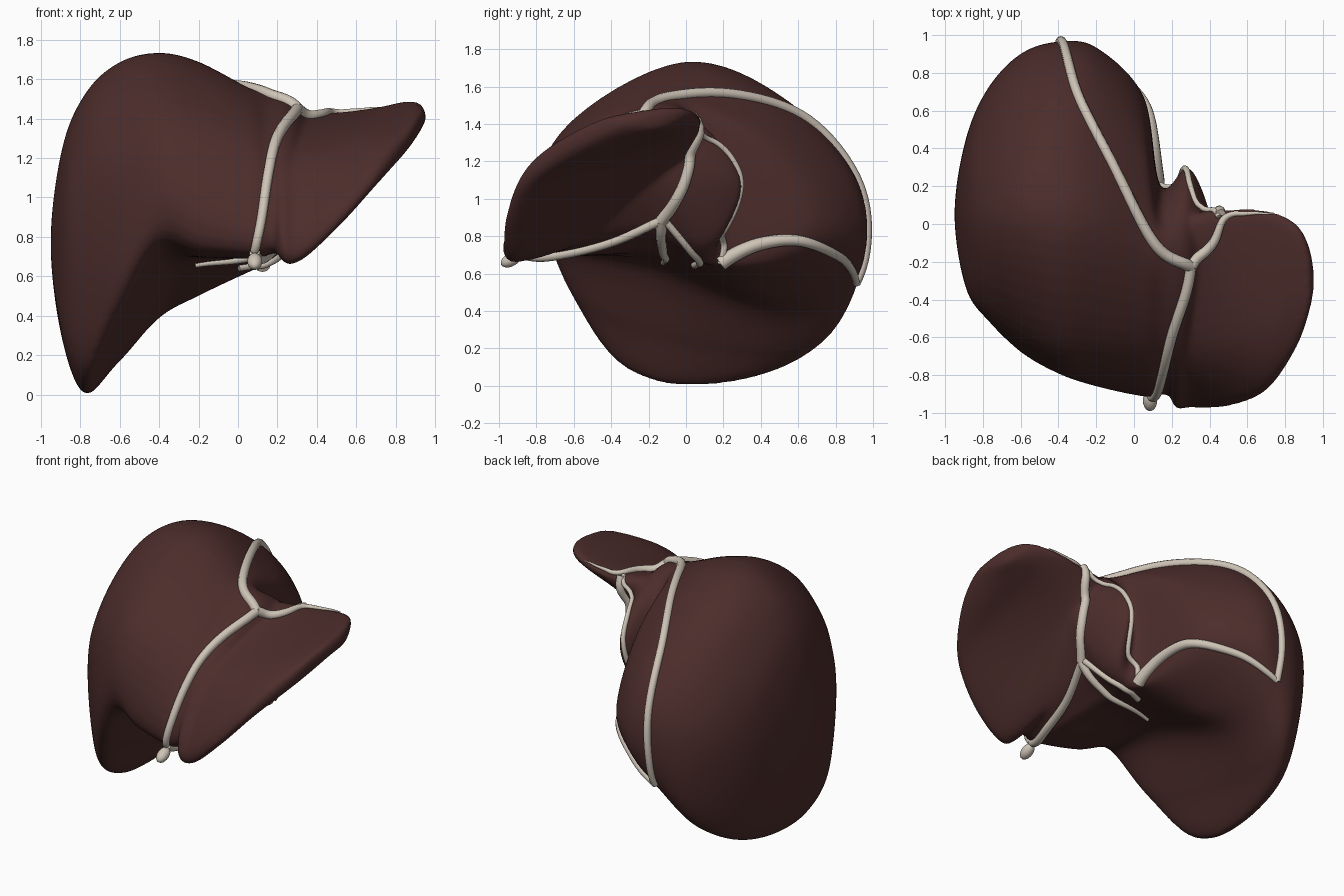
import bpy, bmesh
from mathutils import Vector
from mathutils.bvhtree import BVHTree

if "Cube" in bpy.data.objects:
    bpy.data.objects.remove(bpy.data.objects["Cube"])


def material(name, color):
    m = bpy.data.materials.new(name)
    m.diffuse_color = color
    m.use_nodes = True
    m.node_tree.nodes["Principled BSDF"].inputs["Base Color"].default_value = m.diffuse_color
    return m


def spline(a, b, c, d, t):
    return 0.5 * (2*b + (c - a)*t + (2*a - 5*b + 4*c - d)*t*t + (3*b - a - 3*c + d)*t**3)


def closed(points, steps):
    n = len(points)
    return [spline(points[i-1], points[i], points[(i+1) % n], points[(i+2) % n], s/steps)
            for i in range(n) for s in range(steps)]


def open_path(points, steps):
    p = [2*points[0] - points[1]] + points + [2*points[-1] - points[-2]]
    out = [spline(*p[i:i+4], s/steps) for i in range(len(p) - 3) for s in range(steps)]
    return out + [points[-1]]


def loft(bm, start, sections, end, around=8, along=10):
    """Skin closed yz sections placed along x, with a rounded tip at each end."""
    rings = [closed([Vector((x, y, z)) for y, z in pts], around) for x, pts in sections]
    n = len(rings[0])

    def phantom(ring, tip):
        return [Vector((p.x, 2*tip.y - p.y, 2*tip.z - p.z)) for p in ring]
    s, e = Vector(start), Vector(end)
    rings = [phantom(rings[0], s), [s]*n] + rings + [[e]*n, phantom(rings[-1], e)]
    grid = []
    for i in range(1, len(rings) - 2):
        for k in range(along):
            grid.append([spline(rings[i-1][j], rings[i][j], rings[i+1][j], rings[i+2][j], k/along)
                         for j in range(n)])
    tips = [bm.verts.new(s), bm.verts.new(e)]
    vs = [[bm.verts.new(p) for p in row] for row in grid[1:]]
    for a, b in zip(vs, vs[1:]):
        for j in range(n):
            bm.faces.new((a[j], a[(j+1) % n], b[(j+1) % n], b[j]))
    for j in range(n):
        bm.faces.new((tips[0], vs[0][(j+1) % n], vs[0][j]))
        bm.faces.new((tips[1], vs[-1][j], vs[-1][(j+1) % n]))


# Right lobe with quadrate and caudate: lip, front, top, back x3, underside x2
body = [
    (-.89, [(-.28, .42), (-.32, .95), (0, 1.25), (.32, 1.12), (.45, .8), (.37, .43), (.15, .29), (-.1, .29)]),
    (-.77, [(-.46, .31), (-.47, 1.12), (0, 1.53), (.47, 1.3), (.72, .85), (.6, .26), (.3, .04), (-.18, .03)]),
    (-.60, [(-.64, .54), (-.58, 1.25), (0, 1.68), (.52, 1.47), (.88, .95), (.82, .35), (.5, .17), (-.2, .29)]),
    (-.40, [(-.76, .82), (-.65, 1.36), (-.02, 1.73), (.55, 1.52), (.93, 1.05), (.9, .54), (.5, .39), (-.2, .61)]),
    (-.20, [(-.83, .76), (-.68, 1.33), (-.04, 1.685), (.5, 1.49), (.87, 1.1), (.89, .7), (.4, .5), (-.18, .68)]),
    (.05, [(-.89, .73), (-.7, 1.26), (-.14, 1.555), (.33, 1.4), (.6, 1.1), (.66, .8), (.32, .62), (-.2, .71)]),
    (.14, [(-.88, .73), (-.7, 1.22), (-.16, 1.52), (.06, 1.41), (.17, 1.15), (.2, .82), (.12, .66), (-.2, .75)]),
    (.30, [(-.8, .82), (-.65, 1.19), (-.2, 1.45), (.1, 1.36), (.29, 1.1), (.2, .86), (.05, .79), (-.2, .88)]),
]
# Left lobe: thin sloping flap
flap = [
    (.20, [(-.9, .72), (-.89, .93), (-.6, 1.26), (-.1, 1.42), (-.1, 1.1), (-.5, .81)]),
    (.30, [(-.93, .67), (-.92, .88), (-.63, 1.23), (0, 1.43), (-.04, 1.12), (-.5, .82)]),
    (.50, [(-.93, .84), (-.9, 1.02), (-.6, 1.28), (.03, 1.43), (-.03, 1.25), (-.5, 1.01)]),
    (.70, [(-.85, 1.06), (-.83, 1.19), (-.55, 1.35), (.03, 1.455), (-.03, 1.34), (-.5, 1.17)]),
    (.85, [(-.64, 1.23), (-.64, 1.33), (-.4, 1.425), (-.02, 1.485), (-.06, 1.38), (-.38, 1.28)]),
    (.925, [(-.46, 1.34), (-.45, 1.42), (-.3, 1.46), (-.13, 1.47), (-.15, 1.38), (-.32, 1.35)]),
]
bm = bmesh.new()
loft(bm, (-.95, .05, .77), body, (.43, -.12, 1.2))
loft(bm, (.12, -.55, 1.0), flap, (.953, -.3, 1.405))
bmesh.ops.recalc_face_normals(bm, faces=bm.faces)
mesh = bpy.data.meshes.new("liver")
bm.to_mesh(mesh)
bm.free()
liver = bpy.data.objects.new("liver", mesh)
bpy.context.collection.objects.link(liver)
mesh.materials.append(material("liver_brown", (.072, .026, .024, 1)))

# Fuse lobes into one smooth organ
rem = liver.modifiers.new("fuse", 'REMESH')
rem.mode = 'VOXEL'
rem.voxel_size = .013
rem.use_smooth_shade = True
sm = liver.modifiers.new("soften", 'SMOOTH')
sm.factor = .5
sm.iterations = 14
bpy.context.view_layer.update()
surface = BVHTree.FromObject(liver, bpy.context.evaluated_depsgraph_get())
cream = material("ligament_cream", (.62, .55, .47, 1))


def ligament(name, points, r0, r1):
    """Raised band that follows the liver surface."""
    path = open_path([Vector(p) for p in points], 10)
    for _ in range(2):
        snapped = []
        for p in path:
            loc, nor, _i, _d = surface.find_nearest(p)
            snapped.append(loc + nor*.006)
        path = [snapped[0]] + [(a + 2*b + c)/4 for a, b, c in
                               zip(snapped, snapped[1:], snapped[2:])] + [snapped[-1]]
    cu = bpy.data.curves.new(name, 'CURVE')
    cu.dimensions = '3D'
    cu.bevel_depth = 1.0
    cu.bevel_resolution = 3
    cu.use_fill_caps = True
    sp = cu.splines.new('POLY')
    sp.points.add(len(path) - 1)
    for i, p in enumerate(path):
        t = i/(len(path) - 1)
        sp.points[i].co = (*p, 1)
        sp.points[i].radius = r0 + (r1 - r0)*t
    sp.use_smooth = True
    cu.materials.append(cream)
    bpy.context.collection.objects.link(bpy.data.objects.new(name, cu))


ligament("falciform_ligament", [(.08, -.95, .68), (.1, -.91, .8), (.15, -.78, 1.1),
                                (.2, -.58, 1.3), (.31, -.23, 1.46)], .022, .03)
ligament("upper_coronary_ligament", [(.31, -.23, 1.46), (.12, -.12, 1.54), (-.08, .25, 1.56),
                                     (-.3, .7, 1.4), (-.38, .95, .9), (-.4, .92, .54)], .032, .022)
ligament("lower_coronary_ligament", [(-.4, .92, .54), (-.2, .82, .7), (.02, .63, .78),
                                     (.1, .4, .76), (.1, .18, .67)], .018, .04)
ligament("vena_cava_edge", [(.1, .18, .67), (.22, .25, .85), (.27, .3, 1.1),
                            (.32, .2, 1.3), (.45, .03, 1.4)], .018, .014)
ligament("left_triangular_ligament", [(.31, -.23, 1.46), (.42, -.1, 1.42), (.48, .03, 1.42),
                                      (.6, .05, 1.42), (.74, .05, 1.45)], .032, .004)
ligament("venous_fissure", [(.46, .04, 1.4), (.41, .02, 1.2), (.36, -.05, 1.0),
                            (.3, -.13, .89)], .028, .032)
ligament("round_ligament", [(.3, -.13, .89), (.19, -.4, .8), (.12, -.7, .74),
                            (.08, -.93, .68)], .025, .028)
ligament("porta_front_edge", [(.3, -.13, .89), (.12, -.12, .76), (-.05, -.1, .7),
                              (-.22, -.12, .67)], .03, .012)
ligament("porta_back_edge", [(.3, -.1, .88), (.22, .03, .76), (.12, .08, .68),
                             (.0, .05, .66)], .02, .02)

# Nub where the falciform meets the front edge
bpy.ops.mesh.primitive_uv_sphere_add(segments=20, ring_count=12, radius=.04, location=(.085, -.935, .675))
nub = bpy.context.object
nub.name = "round_ligament_end"
nub.scale = (.95, 1.5, .9)
nub.rotation_euler = (.5, 0, 0)
nub.data.materials.append(cream)
bpy.ops.object.shade_smooth_by_angle()
